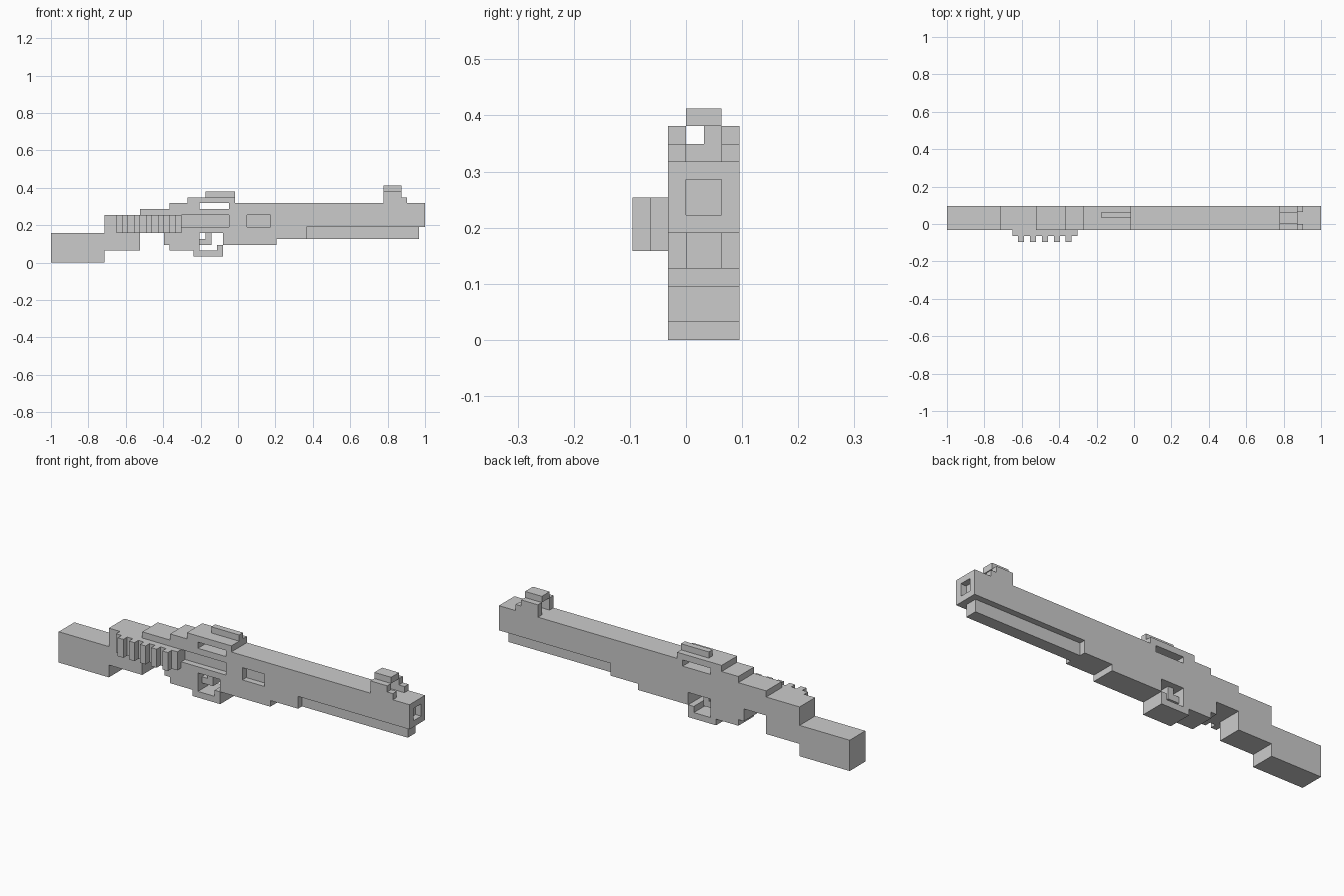
import bpy, bmesh

if "Cube" in bpy.data.objects:
    bpy.data.objects.remove(bpy.data.objects["Cube"])

U = 2 / 63          # one block unit; x is counted from the stock end


def prism(name, pts, y0, y1):
    """Extrude an x-z profile (block units) from y0 to y1."""
    bm = bmesh.new()
    vs = [bm.verts.new((-1 + x * U, y0 * U, z * U)) for x, z in pts]
    face = bm.faces.new(vs)
    ext = bmesh.ops.extrude_face_region(bm, geom=[face])["geom"]
    moved = [v for v in ext if isinstance(v, bmesh.types.BMVert)]
    bmesh.ops.translate(bm, vec=(0, (y1 - y0) * U, 0), verts=moved)
    bmesh.ops.recalc_face_normals(bm, faces=bm.faces)
    me = bpy.data.meshes.new(name)
    bm.to_mesh(me)
    bm.free()
    ob = bpy.data.objects.new(name, me)
    bpy.context.collection.objects.link(ob)
    return ob


def box(name, x0, x1, y0, y1, z0, z1):
    return prism(name, [(x0, z0), (x1, z0), (x1, z1), (x0, z1)], y0, y1)


def cut(target, name, *dims):
    c = box(name, *dims)
    c.hide_render = True
    c.display_type = 'WIRE'
    m = target.modifiers.new(name, 'BOOLEAN')
    m.operation = 'DIFFERENCE'
    m.solver = 'EXACT'
    m.object = c


# Stock, receiver and barrel as one stepped profile
body = prism("body", [
    (0, 0), (9, 0), (9, 2), (15, 2), (15, 5), (19, 5), (19, 3), (20, 3),
    (20, 2), (25, 2), (25, 5), (29, 5), (29, 3), (38, 3), (38, 4), (43, 4),
    (43, 6), (63, 6), (63, 10), (31, 10), (31, 11), (23, 11), (23, 10),
    (20, 10), (20, 9), (15, 9), (15, 8), (9, 8), (9, 5), (0, 5)], -1, 3)
cut(body, "receiver_slot_cutter", 25, 30, -2, 4, 9, 10)
cut(body, "side_groove_cutter", 22, 30, -2, 0, 6, 8)
cut(body, "side_port_cutter", 33, 37, -2, 0, 6, 8)
cut(body, "muzzle_cutter", 62, 64, 0, 2, 7, 9)

# Tube under the barrel
box("under_barrel_tube", 43, 62, 0, 2, 4, 6)

# Trigger and its guard
prism("trigger_guard", [(24, 1), (29, 1), (29, 3), (28, 3), (28, 2), (24, 2)], -1, 3)
prism("trigger", [(25, 3), (27, 3), (27, 5), (26, 5), (26, 4), (25, 4)], 0, 2)

# Ribbed holder on the front side
box("rib_holder", 11, 22, -2, -1, 5, 8)
for i in range(5):
    box(f"rib_{i + 1}", 12 + 2 * i, 13 + 2 * i, -3, -2, 5, 8)

# Rear sight rail
box("rear_sight", 26, 31, 1, 2, 11, 12)

# Front sight: two stepped side posts and a cap
for side, y in (("front", -1), ("back", 2)):
    prism(f"front_sight_post_{side}",
          [(56, 10), (60, 10), (60, 11), (59, 11), (59, 12), (56, 12)], y, y + 1)
box("front_sight_cap", 56, 59, 0, 2, 12, 13)
